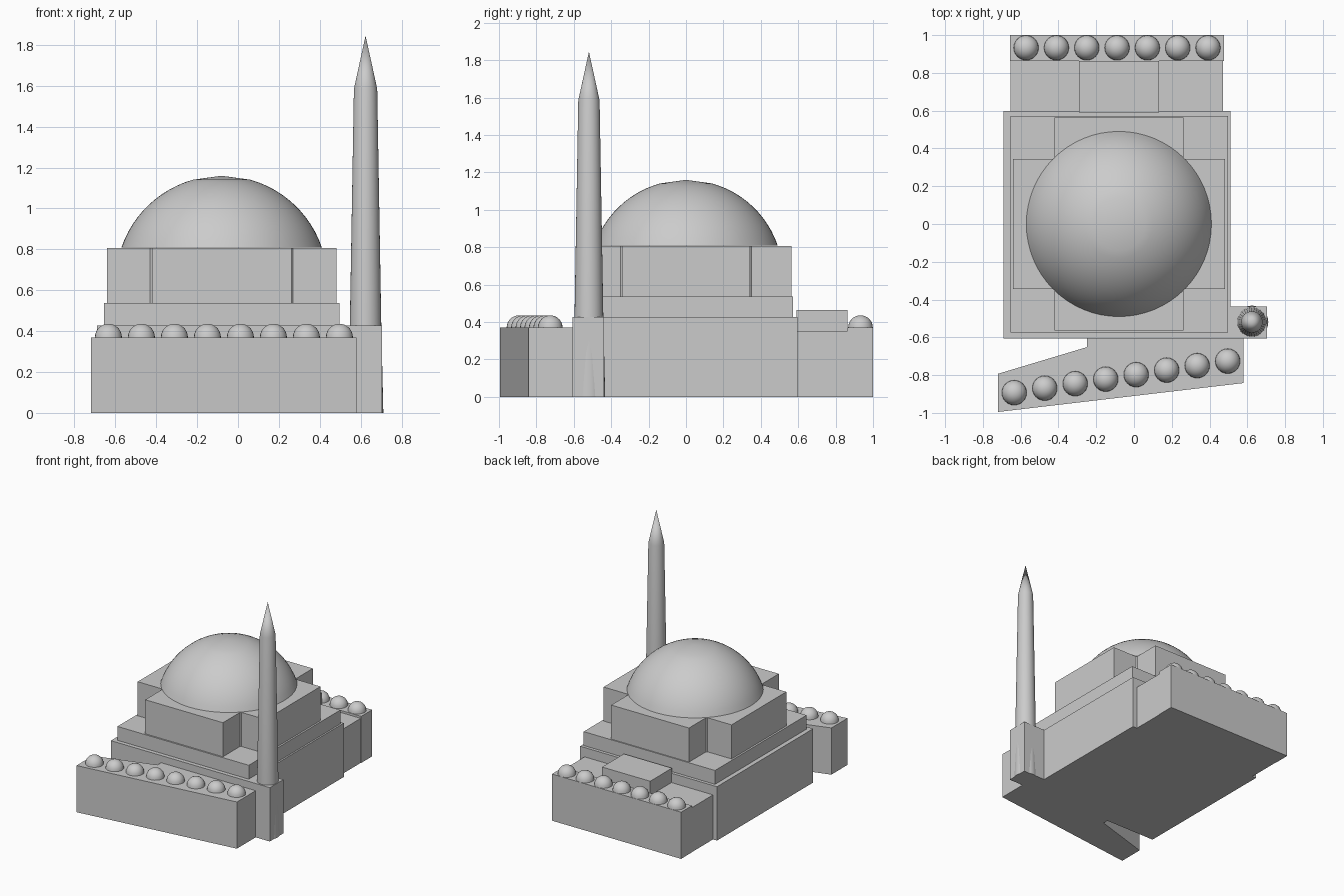
import bpy, math

if "Cube" in bpy.data.objects:
    bpy.data.objects.remove(bpy.data.objects["Cube"])

def link(name, verts, faces, smooth=False):
    me = bpy.data.meshes.new(name)
    me.from_pydata(verts, [], faces)
    me.update()
    ob = bpy.data.objects.new(name, me)
    bpy.context.collection.objects.link(ob)
    if smooth:
        bpy.context.view_layer.objects.active = ob
        ob.select_set(True)
        bpy.ops.object.shade_smooth_by_angle(angle=math.radians(35))
        ob.select_set(False)
    return ob

def prism(name, pts, z0, z1):
    # counter-clockwise outline extruded upwards
    n = len(pts)
    verts = [(x, y, z) for z in (z0, z1) for x, y in pts]
    faces = [tuple(reversed(range(n))), tuple(range(n, 2 * n))]
    faces += [(i, (i + 1) % n, n + (i + 1) % n, n + i) for i in range(n)]
    return link(name, verts, faces)

def box(name, x0, x1, y0, y1, z0, z1):
    return prism(name, [(x0, y0), (x1, y0), (x1, y1), (x0, y1)], z0, z1)

def lathe(name, cx, cy, profile, seg):
    # profile of (radius, z) from bottom to the last point, which is the apex
    rings, apex = profile[:-1], profile[-1]
    verts = [(cx + r * math.cos(2 * math.pi * i / seg), cy + r * math.sin(2 * math.pi * i / seg), z)
             for r, z in rings for i in range(seg)]
    verts.append((cx, cy, apex[1]))
    faces = [tuple(reversed(range(seg)))]
    for k in range(len(rings)):
        for i in range(seg):
            a, b = k * seg + i, k * seg + (i + 1) % seg
            faces.append((a, b, b + seg, a + seg) if k < len(rings) - 1 else (a, b, len(verts) - 1))
    return link(name, verts, faces, True)

def cap(R, cz, start, last, steps):
    # sphere arc from polar angle start to last (degrees), then the pole
    angs = [math.radians(start + (last - start) * i / steps) for i in range(steps + 1)]
    return [(R * math.sin(a), cz + R * math.cos(a)) for a in angs] + [(0, cz + R)]

# Stepped main hall
box("main_hall", -0.69, 0.51, -0.607, 0.597, 0, 0.427)
box("hall_step", -0.655, 0.497, -0.575, 0.572, 0.427, 0.537)

# Cross-shaped upper storey with drum and great dome
box("cross_arm_wide", -0.64, 0.483, -0.343, 0.343, 0.537, 0.807)
box("cross_arm_deep", -0.42, 0.262, -0.563, 0.563, 0.537, 0.807)
lathe("dome_drum", -0.08, 0, [(0.49, 0.537), (0.49, 0.806), (0, 0.806)], 64)
lathe("great_dome", -0.08, 0, cap(0.518, 0.642, 71.1, 15.7, 12), 64)

# Tower with its square base
box("tower_base", 0.51, 0.704, -0.607, -0.438, 0, 0.427)
lathe("tower", 0.624, -0.519, [(0.087, 0), (0.077, 0.427), (0.057, 1.585), (0, 1.845)], 32)

# Slanted front arcade with domes
prism("front_arcade", [(-0.72, -0.995), (0.58, -0.842), (0.58, -0.607), (-0.25, -0.607),
                       (-0.25, -0.652), (-0.72, -0.793)], 0, 0.37)
for i in range(8):
    t = i / 7
    lathe("front_small_dome", -0.634 + 1.13 * t, -0.893 + 0.167 * t, cap(0.066, 0.37, 90, 18, 5), 24)

# Rear courtyard, raised block and rear arcade with domes
box("rear_deck", -0.655, 0.472, 0.59, 0.87, 0, 0.353)
box("rear_block", -0.29, 0.132, 0.59, 0.863, 0.353, 0.465)
box("rear_arcade", -0.657, 0.476, 0.863, 1.0, 0, 0.37)
for i in range(7):
    lathe("rear_small_dome", -0.571 + 0.1605 * i, 0.933, cap(0.066, 0.37, 90, 18, 5), 24)
